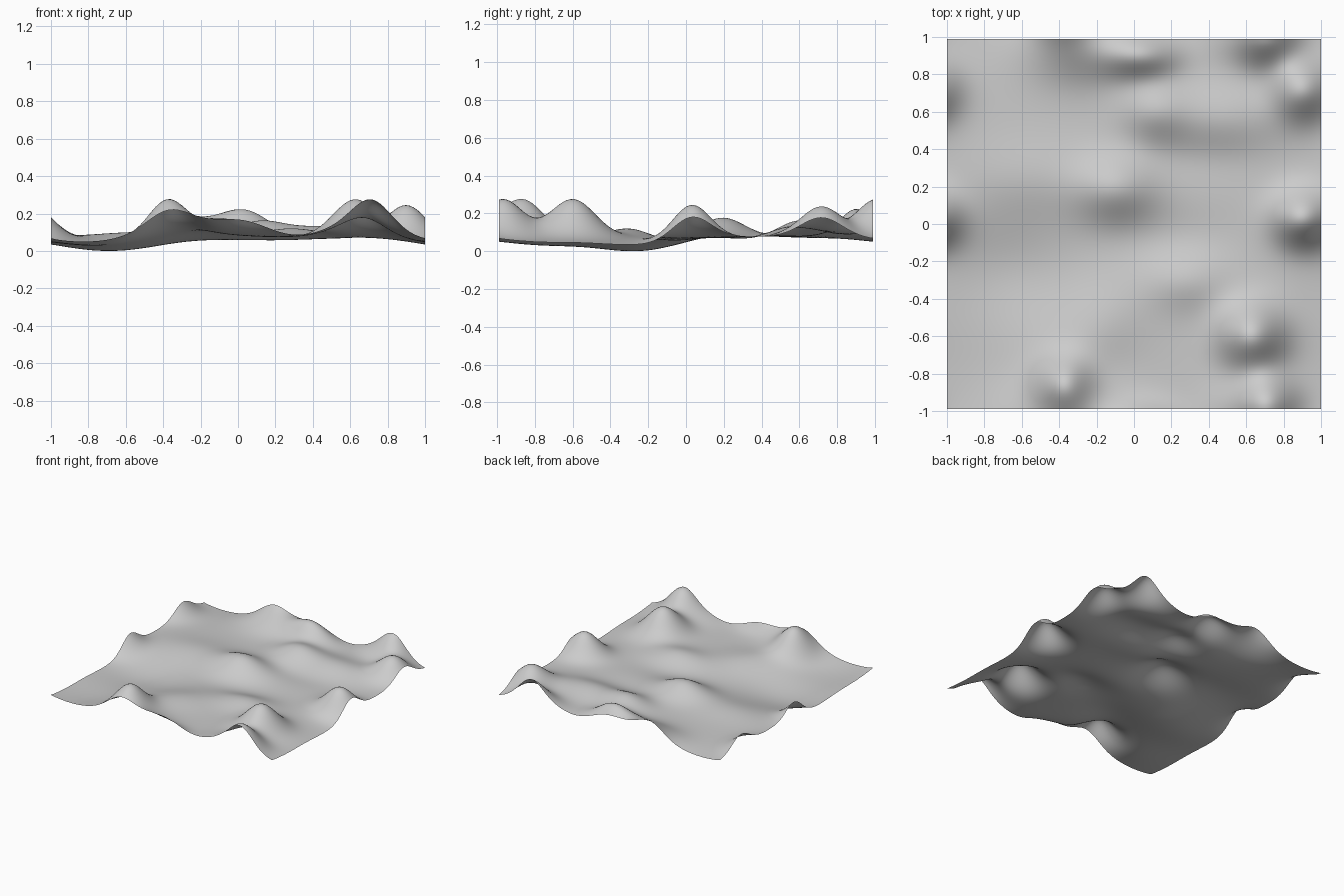
import bpy, bmesh, math

cube = bpy.data.objects.get("Cube")
if cube:
    bpy.data.objects.remove(cube, do_unlink=True)

HALF_X, HALF_Y = 1.0, 0.99
BASE = 0.07

# Hills and hollows: x, y, height, spread along x, spread along y
HILLS = [
    (-0.38, -0.85, 0.16, 0.10, 0.10),    # sharp peaks
    (0.63, -0.60, 0.205, 0.12, 0.12),
    (0.71, -0.97, 0.20, 0.11, 0.11),
    (0.90, 0.03, 0.18, 0.11, 0.10),
    (0.90, 0.72, 0.16, 0.11, 0.11),
    (0.04, 0.90, 0.125, 0.13, 0.08),
    (-0.30, 0.96, 0.10, 0.20, 0.13),     # broad ridges
    (-0.10, 0.19, 0.10, 0.15, 0.12),
    (0.11, 0.61, 0.075, 0.13, 0.11),
    (0.48, 0.57, 0.06, 0.22, 0.13),
    (0.28, -0.30, 0.05, 0.16, 0.11),
    (-0.15, -0.50, 0.03, 0.16, 0.14),
    (-0.33, -0.68, 0.03, 0.16, 0.14),
    (0.50, -0.97, 0.03, 0.10, 0.12),
    (-0.52, 0.25, 0.03, 0.25, 0.14),
    (-0.68, -0.25, -0.066, 0.28, 0.20),  # hollows
    (-0.75, -0.75, -0.042, 0.25, 0.26),
    (0.15, -0.08, -0.022, 0.25, 0.12),
    (0.30, 0.36, -0.015, 0.25, 0.10),
]


def wrapped(d, half):
    """Shortest distance on a ground that repeats at its borders."""
    return (d + half) % (2 * half) - half


def height(x, y):
    z = BASE
    for cx, cy, h, sx, sy in HILLS:
        u = wrapped(x - cx, HALF_X) / sx
        v = wrapped(y - cy, HALF_Y) / sy
        z += h * math.exp(-(u * u + v * v) / 2)
    return z


# Ground sheet
bm = bmesh.new()
bmesh.ops.create_grid(bm, x_segments=100, y_segments=100, size=1)
for v in bm.verts:
    v.co.y *= HALF_Y
    v.co.z = height(v.co.x, v.co.y)
lowest = min(v.co.z for v in bm.verts)
for v in bm.verts:
    v.co.z -= lowest
for f in bm.faces:
    f.smooth = True
mesh = bpy.data.meshes.new("terrain")
bm.to_mesh(mesh)
bm.free()
terrain = bpy.data.objects.new("terrain", mesh)
bpy.context.collection.objects.link(terrain)

# Plain grey ground
grey = bpy.data.materials.new("light_grey")
grey.use_nodes = True
colour = (0.6, 0.6, 0.6, 1)
grey.diffuse_color = colour
grey.node_tree.nodes["Principled BSDF"].inputs["Base Color"].default_value = colour
mesh.materials.append(grey)
